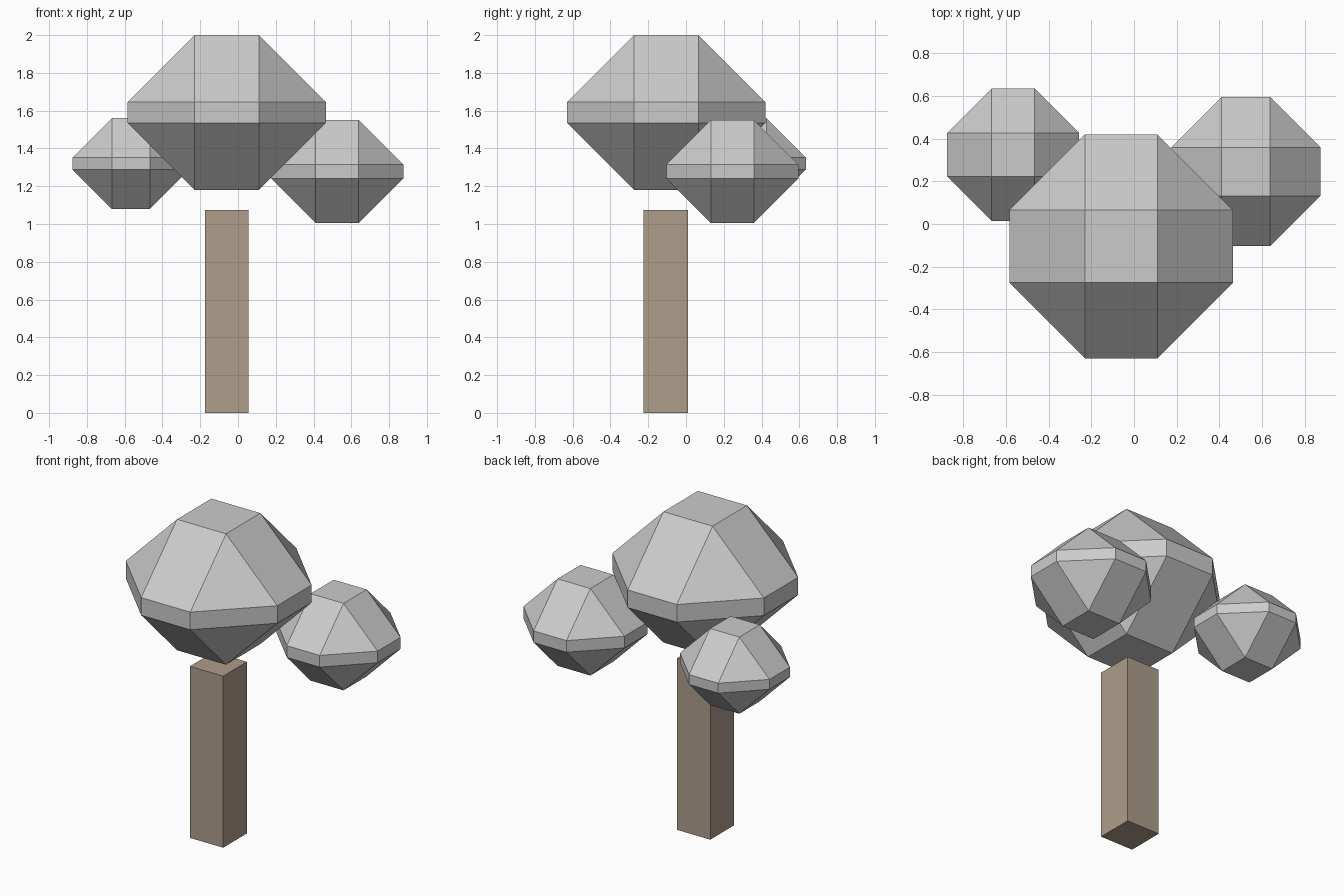
import bpy

if "Cube" in bpy.data.objects:
    bpy.data.objects.remove(bpy.data.objects["Cube"])


def box(name, center, size):
    bpy.ops.mesh.primitive_cube_add(size=1, location=center)
    obj = bpy.context.object
    obj.name = name
    obj.scale = size
    bpy.ops.object.transform_apply(location=False, rotation=False, scale=True)
    return obj


# Trunk: plain square post, stopping just short of the crown
trunk = box("trunk", (-0.06, -0.108, 0.5375), (0.23, 0.235, 1.075))
bark = bpy.data.materials.new("bark")
bark.diffuse_color = (0.42, 0.34, 0.26, 1)
bark.use_nodes = True
bark.node_tree.nodes["Principled BSDF"].inputs["Base Color"].default_value = bark.diffuse_color
trunk.data.materials.append(bark)

# Foliage: flattened boxes with wide single-segment chamfers
clumps = [
    # name, center, width, height, chamfer
    ("crown_foliage", (-0.06, -0.105, 1.59), 1.05, 0.82, 0.355),
    ("right_foliage", (0.525, 0.246, 1.278), 0.70, 0.545, 0.236),
    ("left_foliage", (-0.567, 0.325, 1.32), 0.62, 0.48, 0.209),
]
for name, center, width, height, chamfer in clumps:
    clump = box(name, center, (width, width, height))
    bevel = clump.modifiers.new("chamfer", "BEVEL")
    bevel.width = chamfer
    bevel.segments = 1
    bevel.limit_method = "NONE"
